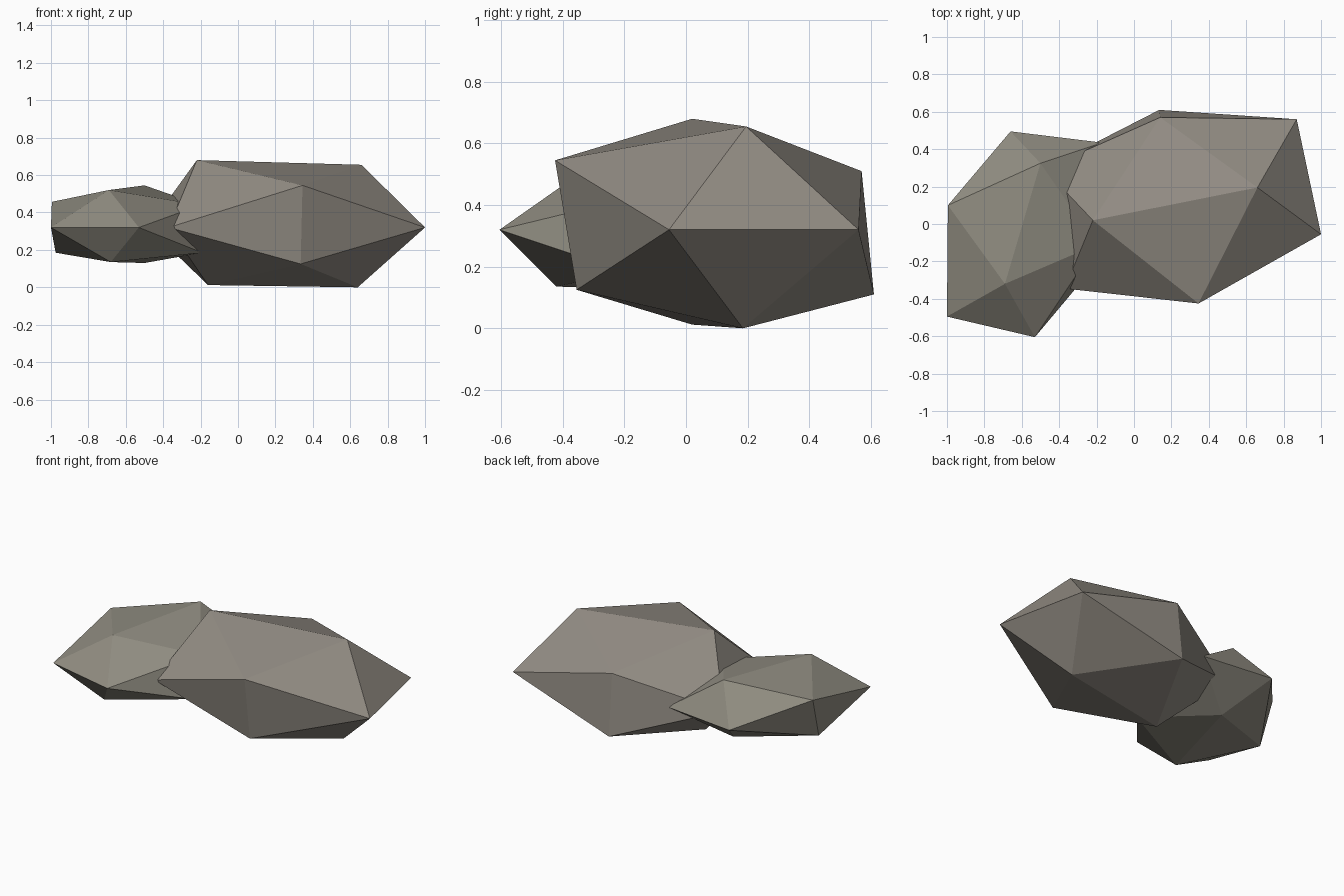
import bpy, bmesh

if "Cube" in bpy.data.objects:
    bpy.data.objects.remove(bpy.data.objects["Cube"])


def stone_material(name, rgb):
    mat = bpy.data.materials.new(name)
    mat.diffuse_color = (*rgb, 1.0)
    mat.use_nodes = True
    mat.node_tree.nodes["Principled BSDF"].inputs["Base Color"].default_value = mat.diffuse_color
    return mat


def boulder(name, corners, mat):
    """Flat-faced convex stone wrapped around its twelve corners."""
    bm = bmesh.new()
    for co in corners:
        bm.verts.new(co)
    bmesh.ops.convex_hull(bm, input=bm.verts[:])
    bmesh.ops.recalc_face_normals(bm, faces=bm.faces[:])
    mesh = bpy.data.meshes.new(name)
    bm.to_mesh(mesh)
    bm.free()
    mesh.materials.append(mat)
    obj = bpy.data.objects.new(name, mesh)
    bpy.context.collection.objects.link(obj)
    return obj


warm_grey = stone_material("warm grey stone", (0.29, 0.265, 0.23))
olive_grey = stone_material("olive grey stone", (0.28, 0.265, 0.22))

# Large boulder: ridge, shoulders, waist, base
boulder("large_boulder", [
    (-0.22, 0.02, 0.68), (0.66, 0.195, 0.655),
    (0.345, -0.425, 0.545), (0.14, 0.57, 0.51),
    (1.0, -0.055, 0.32), (0.87, 0.56, 0.32),
    (-0.37, -0.345, 0.32), (-0.48, 0.295, 0.32),
    (0.335, -0.355, 0.125), (0.135, 0.61, 0.11),
    (0.64, 0.185, 0.0), (-0.16, 0.02, 0.012),
], warm_grey)

# Small boulder leaning into the large one
boulder("small_boulder", [
    (-0.50, 0.325, 0.545), (-0.69, -0.32, 0.52),
    (-0.995, 0.10, 0.457), (-0.20, -0.11, 0.44),
    (-1.0, -0.495, 0.32), (-0.53, -0.605, 0.32),
    (-0.66, 0.495, 0.32), (-0.17, 0.435, 0.32),
    (-0.975, 0.01, 0.185), (-0.19, -0.20, 0.185),
    (-0.68, -0.42, 0.135), (-0.50, 0.22, 0.13),
], olive_grey)
